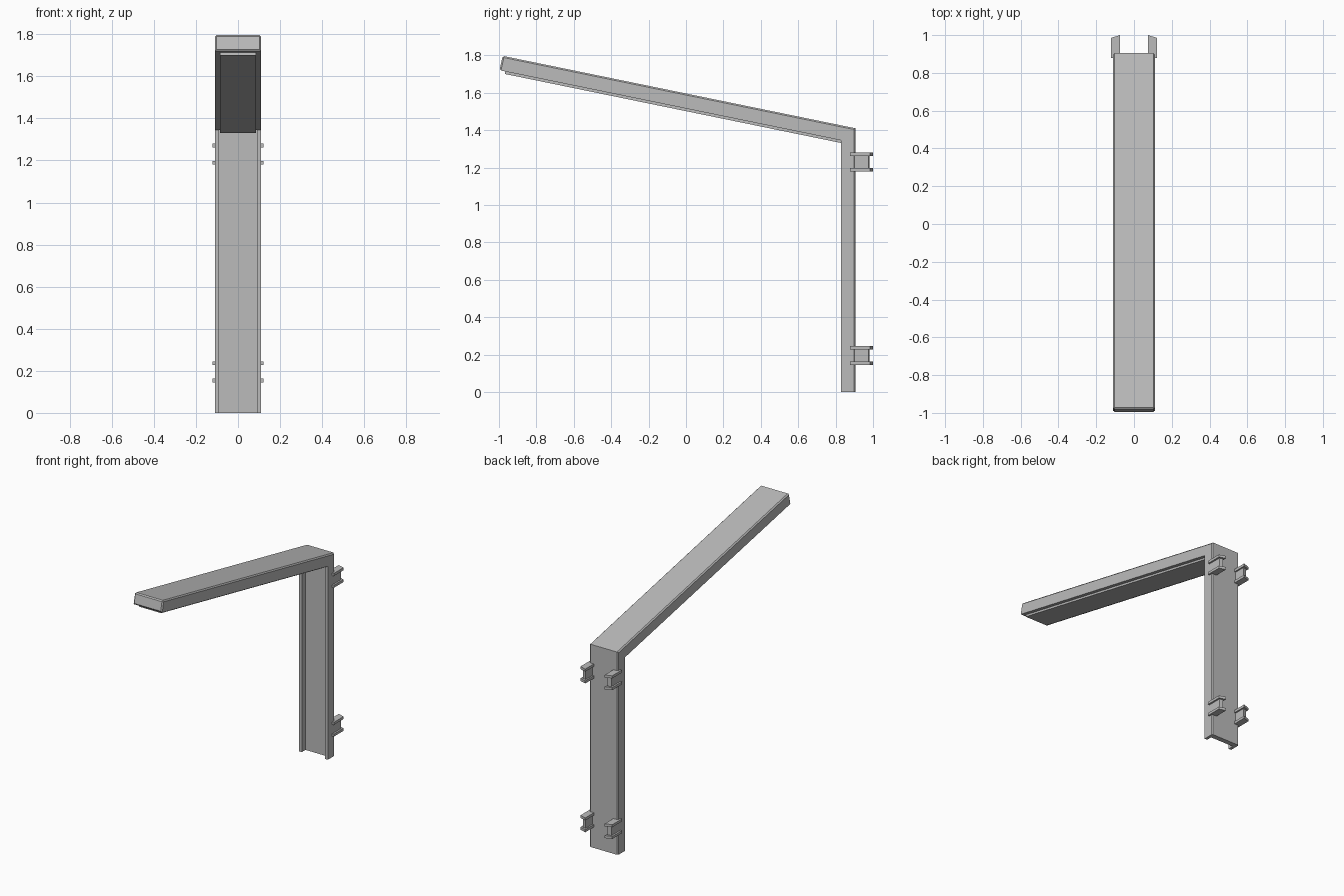
import bpy
import bmesh
from mathutils import Vector

old = bpy.data.objects.get("Cube")
if old:
    bpy.data.objects.remove(old, do_unlink=True)


def material(name, value):
    m = bpy.data.materials.new(name)
    m.use_nodes = True
    m.diffuse_color = (value, value, value, 1)
    m.node_tree.nodes["Principled BSDF"].inputs["Base Color"].default_value = (value, value, value, 1)
    return m


grey = material("grey metal", 0.5)


def prism(name, outline, place, depth, chamfer=0, pick=None):
    """Extrude an outline along a vector, then chamfer the picked edges."""
    bm = bmesh.new()
    face = bm.faces.new([bm.verts.new(place(*p)) for p in outline])
    out = bmesh.ops.extrude_face_region(bm, geom=[face])
    moved = [v for v in out["geom"] if isinstance(v, bmesh.types.BMVert)]
    bmesh.ops.translate(bm, verts=moved, vec=Vector(depth))
    bmesh.ops.recalc_face_normals(bm, faces=bm.faces)
    if chamfer:
        edges = [e for e in bm.edges if pick(*[v.co for v in e.verts])]
        bmesh.ops.bevel(bm, geom=edges, offset=chamfer, segments=1, affect="EDGES")
    mesh = bpy.data.meshes.new(name)
    bm.to_mesh(mesh)
    bm.free()
    mesh.materials.append(grey)
    ob = bpy.data.objects.new(name, mesh)
    bpy.context.collection.objects.link(ob)
    return ob


HALF = 0.11
BACK, FRONT = 0.905, 0.83
JOINT = 1.345
CH = 0.008

# Upright channel, open towards the front
half = [(0.09, 0.87), (0.09, FRONT), (HALF, FRONT), (HALF, BACK - CH), (HALF - CH, BACK)]
channel = half + [(-x, y) for x, y in reversed(half)]
prism("post", channel, lambda x, y: (x, y, 0), (0, 0, JOINT))

# Sloping arm with chamfered top, tip and rear corners
arm = [(-0.98, 1.797), (BACK, 1.41), (BACK, JOINT), (FRONT, JOINT), (-0.997, 1.72)]


def arm_edges(a, b):
    along_side = abs(a.x - b.x) < 0.001
    tip = max(a.y, b.y) < -0.9
    top = min(a.z, b.z) > 1.4
    rear = along_side and min(a.y, b.y) > 0.9
    return tip or (top and along_side) or rear


prism("arm", arm, lambda y, z: (-HALF, y, z), (2 * HALF, 0, 0), CH, arm_edges)

# Raised panel under the arm
panel = [(FRONT, 1.355), (FRONT, 1.331), (-0.968, 1.7), (-0.965, 1.72)]
prism("underside_panel", panel, lambda y, z: (-0.086, y, z), (0.172, 0, 0))

# Four wall brackets: two plates joined by a web
plate = [(0.075, BACK - 0.005), (HALF - 0.005, BACK - 0.005), (HALF - 0.005, 0.878),
         (0.122, 0.878), (0.122, 0.985), (0.075, 1.0)]
web = [(0.085, BACK - 0.005), (HALF, BACK - 0.005), (HALF, 0.976), (0.085, 0.982)]
for side, label in ((1, "left"), (-1, "right")):
    for base, level in ((0.145, "lower"), (1.18, "upper")):
        for part, shape, low, tall in (("bottom_plate", plate, 0, 0.018),
                                       ("web", web, 0.018, 0.064),
                                       ("top_plate", plate, 0.082, 0.018)):
            prism(f"{level}_{label}_bracket_{part}", shape,
                  lambda x, y: (side * x, y, base + low), (0, 0, tall))
